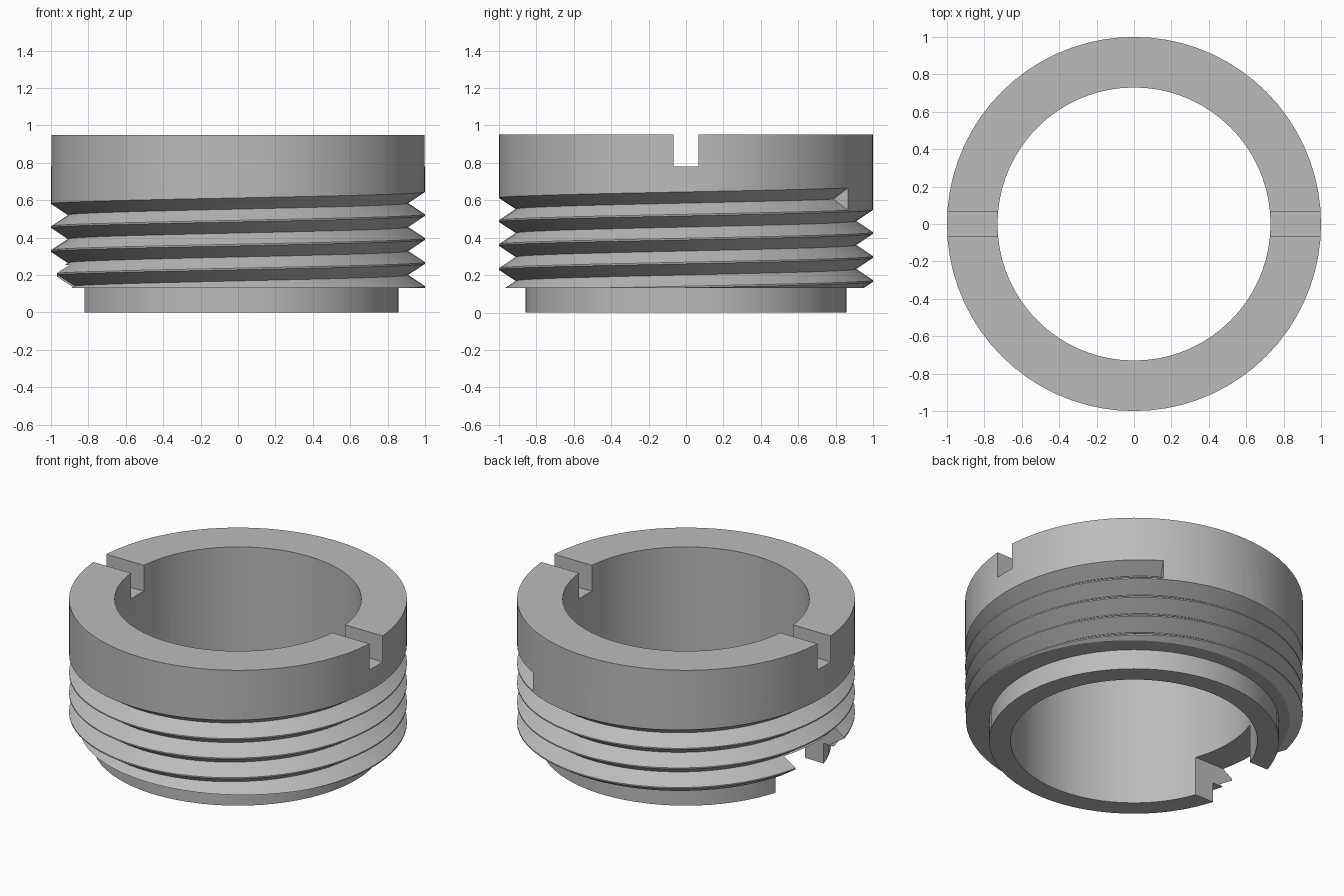
import bpy
import bmesh
from math import sin, cos, pi, radians

SEGMENTS = 72
PITCH = 0.128
THREAD_BASE = 0.13      # underside of the threaded section
ROOT_RADIUS = 0.91

cube = bpy.data.objects.get("Cube")
if cube:
    bpy.data.objects.remove(cube, do_unlink=True)

steel = bpy.data.materials.new("plain_grey")
steel.use_nodes = True
grey = (0.5, 0.5, 0.5, 1.0)
steel.diffuse_color = grey
steel.node_tree.nodes["Principled BSDF"].inputs["Base Color"].default_value = grey


def sweep(name, sections, closed):
    """Join a row of equal cross-sections into a solid."""
    bm = bmesh.new()
    rows = [[bm.verts.new(p) for p in s] for s in sections]
    pairs = list(zip(rows, rows[1:]))
    if closed:
        pairs.append((rows[-1], rows[0]))
    for a, b in pairs:
        for i in range(len(a)):
            j = (i + 1) % len(a)
            bm.faces.new((a[i], a[j], b[j], b[i]))
    if not closed:
        bm.faces.new(rows[0])
        bm.faces.new(rows[-1])
    bmesh.ops.recalc_face_normals(bm, faces=bm.faces)
    mesh = bpy.data.meshes.new(name)
    bm.to_mesh(mesh)
    bm.free()
    mesh.materials.append(steel)
    obj = bpy.data.objects.new(name, mesh)
    bpy.context.collection.objects.link(obj)
    return obj


def section(profile, angle, lift=0.0):
    return [(r * cos(angle), r * sin(angle), z + lift) for r, z in profile]


def box(name, x0, x1, half_width, z0, z1):
    ends = [[(x, y * half_width, z) for y, z in ((-1, z0), (1, z0), (1, z1), (-1, z1))]
            for x in (x0, x1)]
    return sweep(name, ends, False)


# Ring body with a narrower collar below
profile = [(0.73, 0), (0.858, 0), (0.858, THREAD_BASE),
           (1, THREAD_BASE), (1, 0.95), (0.73, 0.95)]
step = 2 * pi / SEGMENTS
ring = sweep("threaded_ring", [section(profile, i * step) for i in range(SEGMENTS)], True)

# Helical V groove, ending abruptly below the plain band
groove = [(ROOT_RADIUS, 0), (1.004, -0.0625), (1.004, 0.0625)]
end_angle, end_height = radians(60), 0.606
turns = []
for i in range(SEGMENTS * 5 + 1):
    back = i * step
    turns.append(section(groove, end_angle - back, end_height - PITCH * back / (2 * pi)))

# Driver slot across the top and a wide notch under one side
cutters = [
    sweep("groove_cutter", turns, False),
    box("driver_slot_cutter", -1.2, 1.2, 0.067, 0.78, 1.1),
    box("bottom_notch_cutter", -1.2, -0.4, 0.25, -0.1, 0.255),
]

bpy.ops.object.select_all(action='DESELECT')
bpy.context.view_layer.objects.active = ring
ring.select_set(True)
for cutter in cutters:
    cutter.hide_render = True
    mod = ring.modifiers.new(cutter.name, 'BOOLEAN')
    mod.operation = 'DIFFERENCE'
    mod.solver = 'EXACT'
    mod.object = cutter
    bpy.ops.object.modifier_apply(modifier=mod.name)
    bpy.data.objects.remove(cutter, do_unlink=True)

bpy.ops.object.shade_smooth_by_angle(angle=radians(25))
